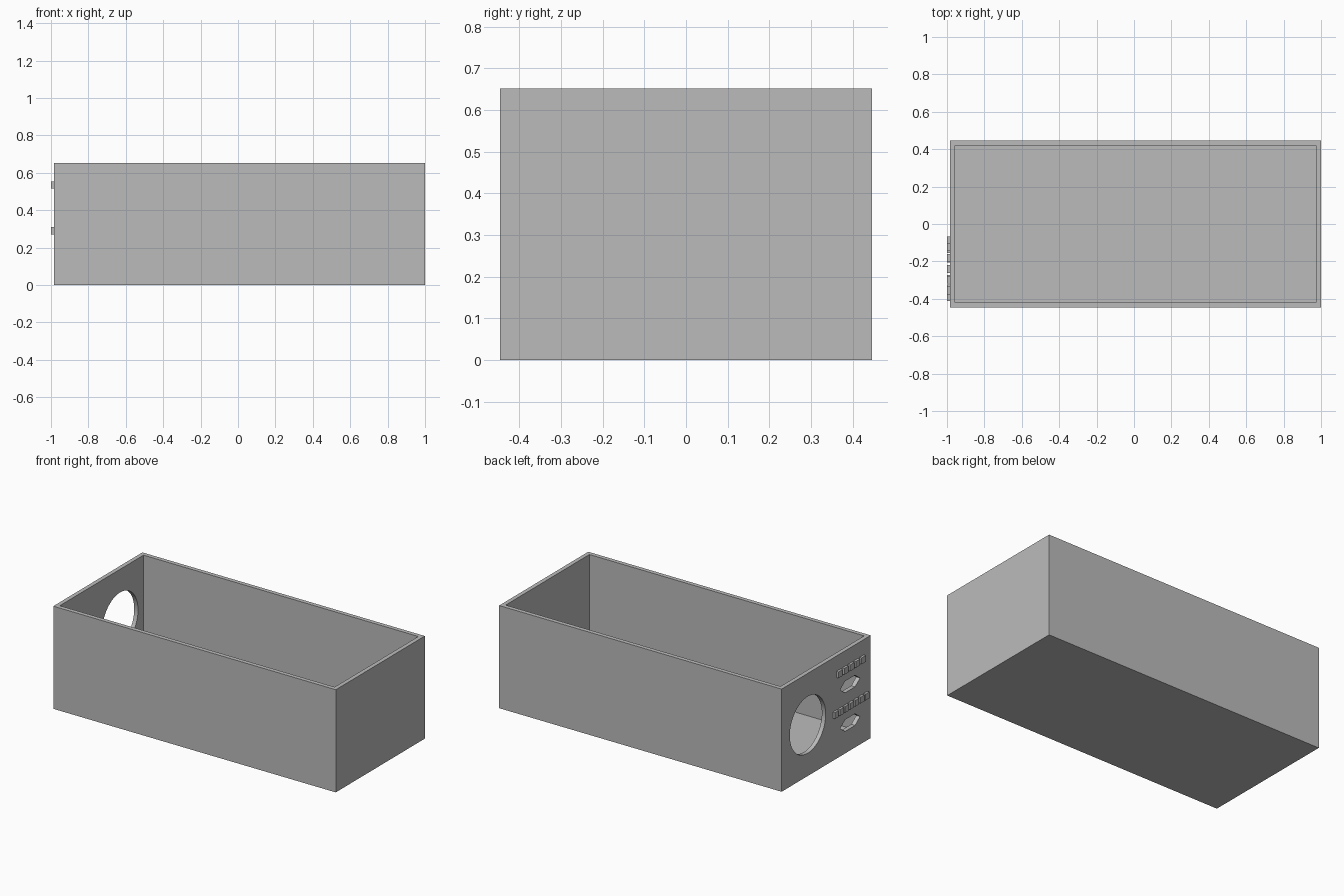
import bpy
import bmesh
import math

cube = bpy.data.objects.get("Cube")
if cube:
    bpy.data.objects.remove(cube, do_unlink=True)

grey = bpy.data.materials.new("plain_grey")
grey.use_nodes = True
colour = (0.5, 0.5, 0.5, 1)
grey.diffuse_color = colour
grey.node_tree.nodes["Principled BSDF"].inputs["Base Color"].default_value = colour

X0, X1, HALF_Y, TOP, WALL = -0.985, 1.0, 0.447, 0.652, 0.038


def add_object(name, bm):
    bmesh.ops.recalc_face_normals(bm, faces=bm.faces)
    mesh = bpy.data.meshes.new(name)
    bm.to_mesh(mesh)
    bm.free()
    mesh.materials.append(grey)
    obj = bpy.data.objects.new(name, mesh)
    bpy.context.collection.objects.link(obj)
    return obj


def add_box(bm, low, high):
    verts = bmesh.ops.create_cube(bm, size=1)["verts"]
    for v in verts:
        for i in range(3):
            v.co[i] = low[i] if v.co[i] < 0 else high[i]


def prism_cutter(name, outline):
    """Extrude a (y, z) outline through the end wall."""
    bm = bmesh.new()
    face = bm.faces.new([bm.verts.new((X0 - 0.1, y, z)) for y, z in outline])
    new = bmesh.ops.extrude_face_region(bm, geom=[face])["geom"]
    bmesh.ops.translate(bm, vec=(0.25, 0, 0),
                        verts=[g for g in new if isinstance(g, bmesh.types.BMVert)])
    obj = add_object(name, bm)
    obj.hide_render = True
    obj.hide_set(True)
    return obj


# Open-topped box: inset the top face and push it down to the floor
bm = bmesh.new()
add_box(bm, (X0, -HALF_Y, 0), (X1, HALF_Y, TOP))
bm.normal_update()
top = max(bm.faces, key=lambda f: f.calc_center_median().z)
bmesh.ops.inset_region(bm, faces=[top], thickness=WALL)
new = bmesh.ops.extrude_face_region(bm, geom=[top])["geom"]
bmesh.ops.delete(bm, geom=[top], context="FACES_ONLY")
bmesh.ops.translate(bm, vec=(0, 0, WALL - TOP),
                    verts=[g for g in new if isinstance(g, bmesh.types.BMVert)])
box = add_object("box_shell", bm)

# Round opening and two hexagonal slots in the end wall
steps = [2 * math.pi * i / 64 for i in range(64)]
cutters = [prism_cutter("round_opening_cutter",
                        [(0.185 + 0.18 * math.cos(a), 0.325 + 0.18 * math.sin(a)) for a in steps])]
slot = [(-0.1, 0), (-0.05, 0.037), (0.05, 0.037), (0.1, 0), (0.05, -0.037), (-0.05, -0.037)]
for name, z in (("upper", 0.422), ("lower", 0.177)):
    cutters.append(prism_cutter(name + "_slot_cutter", [(-0.24 + a, z + b) for a, b in slot]))

for cutter in cutters:
    mod = box.modifiers.new(cutter.name, "BOOLEAN")
    mod.object = cutter
    mod.solver = "EXACT"
bpy.context.view_layer.objects.active = box
box.select_set(True)
for cutter in cutters:
    bpy.ops.object.modifier_apply(modifier=cutter.name)
for cutter in cutters:
    bpy.data.objects.remove(cutter, do_unlink=True)
bpy.ops.object.shade_smooth_by_angle(angle=math.radians(30))

# Rows of plain raised marker blocks above the slots
for name, z, half, count in (("upper", 0.535, 0.145, 5), ("lower", 0.29, 0.18, 7)):
    bm = bmesh.new()
    pitch = 2 * half / count
    for i in range(count):
        y = -0.24 - half + pitch * (i + 0.5)
        add_box(bm, (-1.0, y - pitch * 0.36, z - 0.02), (X0 + 0.005, y + pitch * 0.36, z + 0.02))
    add_object(name + "_marker_blocks", bm)
